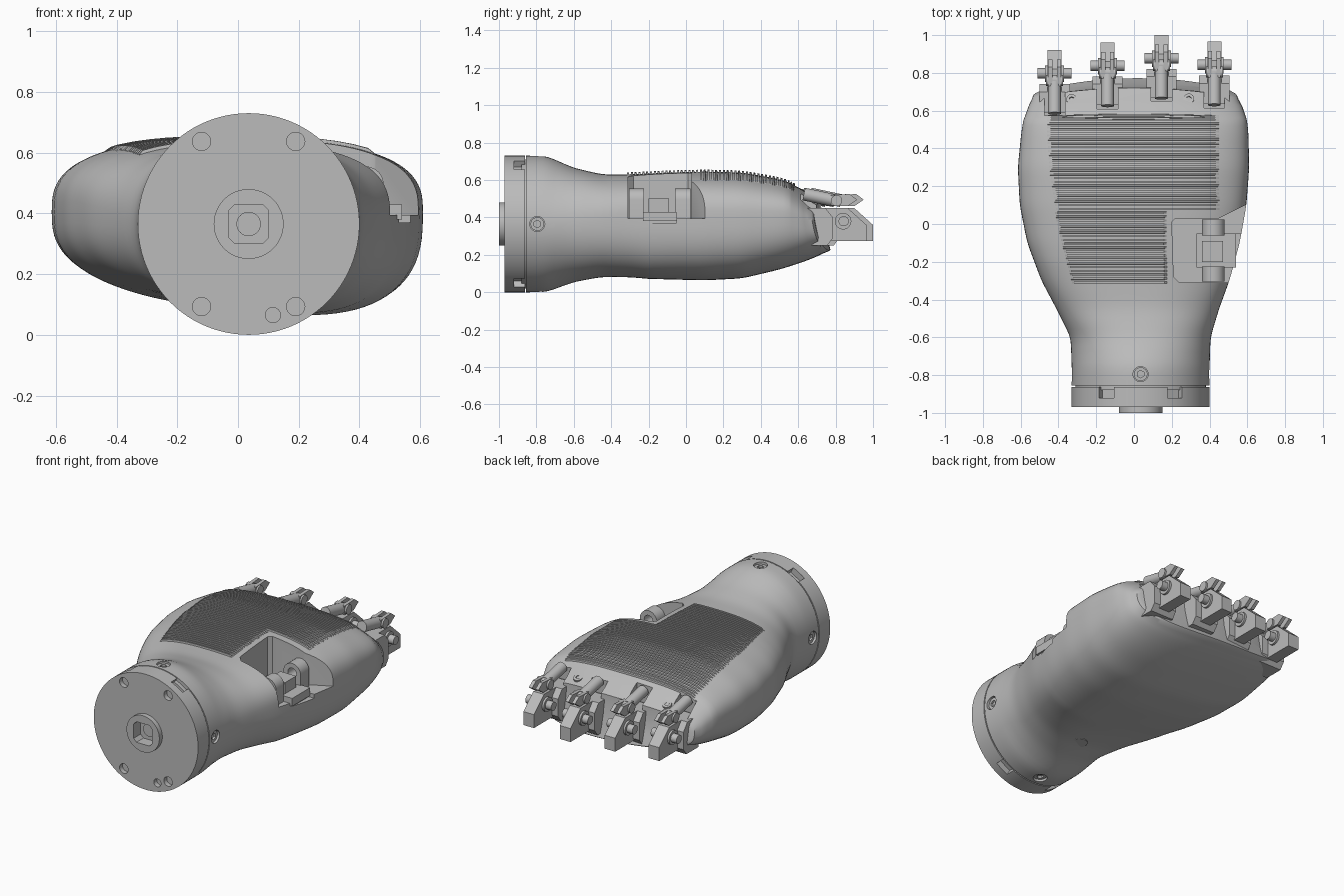
import bpy, bmesh, math
from mathutils import Vector

cube = bpy.data.objects.get("Cube")
if cube:
    bpy.data.objects.remove(cube)

grey = bpy.data.materials.new("plain grey")
grey.use_nodes = True
grey.diffuse_color = (0.5, 0.5, 0.5, 1)
grey.node_tree.nodes["Principled BSDF"].inputs["Base Color"].default_value = (0.5, 0.5, 0.5, 1)
parts = []


def finish(name, bm):
    bmesh.ops.recalc_face_normals(bm, faces=bm.faces)
    mesh = bpy.data.meshes.new(name)
    bm.to_mesh(mesh)
    bm.free()
    mesh.materials.append(grey)
    obj = bpy.data.objects.new(name, mesh)
    bpy.context.scene.collection.objects.link(obj)
    parts.append(obj)
    return obj


def prism(name, points, axis, low, high):
    """Extrude a flat outline along the named axis."""
    place = {"x": lambda a, b, d: (d, a, b), "y": lambda a, b, d: (a, d, b),
             "z": lambda a, b, d: (a, b, d)}[axis]
    bm = bmesh.new()
    ends = [[bm.verts.new(place(a, b, d)) for a, b in points] for d in (low, high)]
    for end in ends:
        bm.faces.new(end)
    for i in range(len(points)):
        j = i - 1
        bm.faces.new((ends[0][j], ends[0][i], ends[1][i], ends[1][j]))
    return finish(name, bm)


def box(name, x, y, z):
    return prism(name, [(x[0], y[0]), (x[1], y[0]), (x[1], y[1]), (x[0], y[1])], "z", *z)


def rod(name, start, end, radius, sides=32):
    start, end = Vector(start), Vector(end)
    bm = bmesh.new()
    bmesh.ops.create_cone(bm, cap_ends=True, segments=sides, radius1=radius,
                          radius2=radius, depth=(end - start).length)
    turn = (end - start).to_track_quat("Z", "Y").to_matrix().to_4x4()
    bm.transform(turn)
    bmesh.ops.translate(bm, verts=bm.verts, vec=(start + end) / 2)
    return finish(name, bm)


def cut(obj, *cutters):
    bpy.context.view_layer.objects.active = obj
    for cutter in cutters:
        mod = obj.modifiers.new("cut", "BOOLEAN")
        mod.operation, mod.solver, mod.object = "DIFFERENCE", "EXACT", cutter
        bpy.ops.object.modifier_apply(modifier=mod.name)
        parts.remove(cutter)
        bpy.data.objects.remove(cutter)


def clamp(v):
    return max(0.0, min(1.0, v))


# Palm sections: y, left x, right x, bottom z, top z
SECTIONS = [
    (-.86, -.33, .4, 0, .73), (-.75, -.33, .4, 0, .73), (-.6, -.335, .405, .055, .665),
    (-.45, -.41, .45, .085, .63), (-.3, -.49, .505, .09, .63), (-.1, -.565, .56, .085, .64),
    (.1, -.605, .595, .08, .645), (.3, -.615, .61, .09, .64), (.5, -.595, .605, .135, .605),
    (.6, -.575, .59, .165, .57), (.7, -.555, .57, .2, .53), (.76, -.53, .54, .23, .48)]


def linear(y):
    y = max(SECTIONS[0][0], min(SECTIONS[-1][0], y))
    for a, b in zip(SECTIONS, SECTIONS[1:]):
        if y <= b[0]:
            t = (y - a[0]) / (b[0] - a[0])
            return [p + (q - p) * t for p, q in zip(a[1:], b[1:])]


def section(y):
    samples = [linear(y + d * 0.012) for d in range(-3, 4)]
    left, right, low, high = [sum(c) / len(c) for c in zip(*samples)]
    w, e = clamp((y + 0.7) * 2), clamp((y - 0.55) * 5)
    mid = 0.365 + 0.04 * w - 0.04 * e
    return (left + right) / 2, (right - left) / 2, mid, mid - low, high - mid, 2 + 0.8 * w, 0.2 * w


def lean(x, y, z):
    """Slope and round the knuckle end."""
    e = clamp((y - 0.55) * 5)
    return (x, y - e * (0.2 * (z - 0.25) + 0.2 * x * x), z)


def top_point(x, y, lift=0.0):
    cx, half, mid, down, up, n, skew = section(y)
    u = min(0.99, abs(x - cx) / half)
    return lean(x, y, mid + up * (1 - u ** n) ** (1 / n) + lift)


def palm_ring(y, scale=1.0, count=96):
    cx, half, mid, down, up, n, skew = section(y)
    ring = []
    for i in range(count):
        a = 2 * math.pi * i / count
        c, s = math.cos(a), math.sin(a)
        u = math.copysign(abs(c) ** (2 / n), c)
        v = math.copysign(abs(s) ** (2 / n), s)
        h = up if v > 0 else down * (1 + skew * u)
        ring.append(lean(cx + half * u * scale, y, mid + h * v * scale))
    return ring


# Palm body
bm = bmesh.new()
steps = 54
rings = [palm_ring(-0.855 + 1.615 * i / steps) for i in range(steps + 1)]
rings += [[(x, y + 0.008, z) for x, y, z in palm_ring(0.76, 0.96)], palm_ring(0.76, 0.5)]
rings = [[bm.verts.new(p) for p in r] for r in rings]
for a, b in zip(rings, rings[1:]):
    for i in range(len(a)):
        bm.faces.new((a[i - 1], a[i], b[i], b[i - 1]))
bm.faces.new(rings[0])
hub = bm.verts.new(lean(0, 0.76, 0.36))
for i in range(len(rings[-1])):
    bm.faces.new((rings[-1][i - 1], rings[-1][i], hub))
palm = finish("palm", bm)

# Thumb recess and its lower pocket
cut(palm,
    prism("recess", [(.2, .01), (.22, .03), (.45, .03), (.75, .18), (.75, -.31),
                     (.24, -.31), (.21, -.28)], "z", 0.395, 0.9),
    box("pocket", (0.53, 0.8), (-0.23, -0.05), (0.37, 0.5)))

# Thumb mount: base and two rounded lugs with pin holes
box("thumb_base", (0.33, 0.54), (-0.23, -0.05), (0.38, 0.43))
arc = [(0.42 + 0.06 * math.cos(a * math.pi / 12), 0.495 + 0.06 * math.sin(a * math.pi / 12))
       for a in range(13)]
for name, low, high in (("front", -0.305, -0.225), ("back", -0.06, 0.025)):
    lug = prism("thumb_lug_" + name, [(0.36, 0.385), (0.48, 0.385)] + arc, "y", low, high)
    cut(lug, rod("hole", (0.42, low + 0.02, 0.495), (0.42, high - 0.02, 0.495), 0.035)
        if name == "none" else rod("hole", (0.42, low - 0.1, 0.495), (0.42, high + 0.1, 0.495), 0.03))
box("thumb_link", (0.36, 0.47), (-0.2, -0.09), (0.42, 0.5))

# Ribbed grip on the back of the hand
bm = bmesh.new()
columns, pitch = 18, 0.0205
for k in range(45):
    y = -0.31 + k * pitch
    left = -0.34 - 0.15 * math.sin(clamp((y + 0.32) / 0.85) * math.pi / 2)
    right = 0.48 if y > 0.07 else 0.19
    previous = None
    for dy, lift in ((-0.007, -0.012), (-0.005, 0.011), (0.005, 0.011), (0.007, -0.012)):
        row = []
        for c in range(columns + 1):
            edge = c in (0, columns)
            x = left + (right - left) * c / columns
            row.append(bm.verts.new(top_point(x, y + dy, -0.012 if edge else lift)))
        if previous:
            for c in range(columns):
                bm.faces.new((previous[c], previous[c + 1], row[c + 1], row[c]))
        previous = row
finish("ribbed_grip", bm)

# Wrist flange, with bolt holes and square rim pockets
WX, WZ = 0.035, 0.365
flange = rod("wrist_flange", (WX, -0.97, WZ), (WX, -0.862, WZ), 0.365, 96)
rod("wrist_core", (WX, -0.88, WZ), (WX, -0.84, WZ), 0.345, 64)
for sx in (-1, 1):
    for sz in (-1, 1):
        x, z = WX + sx * 0.155, WZ + sz * 0.272
        cut(flange, rod("bolt_hole", (x, -1, z), (x, -0.94, z), 0.03))
        pocket = box("rim_pocket", (-0.045, 0.045), (-0.92, -0.8), (0.325, 0.5))
        pocket.rotation_euler.y = math.radians(30 * sx if sz > 0 else 180 - 30 * sx)
        pocket.location = (WX, 0, WZ)
        bpy.context.view_layer.update()
        cut(flange, pocket)
cut(flange, rod("index_hole", (0.115, -1, 0.065), (0.115, -0.94, 0.065), 0.025))

# Drive hub with square socket
hub = rod("drive_hub", (WX, -1, WZ), (WX, -0.95, WZ), 0.115, 48)
r, c = 0.065, 0.045
socket = [(WX + a, WZ + b) for a, b in ((-r, -c), (-c, -r), (c, -r), (r, -c),
                                        (r, c), (c, r), (-c, r), (-r, c))]
for target in (hub, flange):
    cut(target, prism("socket", socket, "y", -1.1, -0.93))
rod("socket_pin", (WX, -0.94, WZ), (WX, -0.925, WZ), 0.04)

# Set screws round the neck
for name, d in (("top", (0, 0, 1)), ("bottom", (0, 0, -1)), ("left", (1, 0, 0)), ("right", (-1, 0, 0))):
    d, origin = Vector(d), Vector((WX, -0.795, WZ))
    cut(palm, rod("bore", origin + d * 0.34, origin + d * 0.5, 0.04))
    screw = rod("set_screw_" + name, origin + d * 0.33, origin + d * 0.352, 0.036)
    cut(screw, rod("hex", origin + d * 0.34, origin + d * 0.5, 0.02, 6))

# Round cover under the palm
rod("underside_cover", (WX, -0.45, 0.081), (WX, -0.45, 0.12), 0.05)

# Knuckle screws on the end slope
for name, x in (("left", 0.29), ("right", -0.33)):
    p, n = Vector(top_point(x, 0.72)), Vector((0, 0.4, 1)).normalized()
    screw = rod("knuckle_screw_" + name, p - n * 0.03, p + n * 0.006, 0.028)
    cut(screw, rod("hex", p - n * 0.01, p + n * 0.1, 0.014, 6))

# Four finger mounts: slot, push rod, bracket, link and pins
for name, x, tip in (("first", -0.42, 0.92), ("second", -0.14, 0.96),
                     ("third", 0.145, 1.0), ("fourth", 0.425, 0.965)):
    def side(points):
        return [(tip + a, b) for a, b in points]

    cut(palm, box("slot", (x - 0.055, x + 0.055), (tip - 0.35, tip), (0.44, 0.8)))
    rod(name + "_push_rod", (x, tip - 0.335, 0.525), (x, tip - 0.17, 0.49), 0.034, 24)
    prism(name + "_bracket_base", side([(-.33, .25), (-.21, .25), (-.18, .29), (-.18, .4),
                                        (-.22, .45), (-.33, .45)]), "x", x - 0.08, x + 0.08)
    prism(name + "_bracket_tip", side([(-.25, .275), (0, .275), (0, .36), (-.1, .45),
                                       (-.25, .45)]), "x", x - 0.037, x + 0.037)
    rod(name + "_boss", (x - 0.05, tip - 0.125, 0.38), (x + 0.05, tip - 0.125, 0.38), 0.044)
    rod(name + "_pin", (x - 0.09, tip - 0.122, 0.38), (x + 0.09, tip - 0.122, 0.38), 0.027)
    rod(name + "_link_pin", (x - 0.045, tip - 0.16, 0.49), (x + 0.045, tip - 0.16, 0.49), 0.03)
    for s in (-1, 1):
        prism(name + "_link_plate", side([(-.19, .465), (-.1, .46), (-.05, .495), (-.09, .525),
                                          (-.19, .52)]), "x", x + s * 0.012, x + s * 0.034)

# Smooth the rounded parts and keep the edges sharp
bpy.ops.object.select_all(action="DESELECT")
for obj in parts:
    obj.select_set(True)
bpy.context.view_layer.objects.active = palm
bpy.ops.object.shade_smooth_by_angle(angle=math.radians(30))
